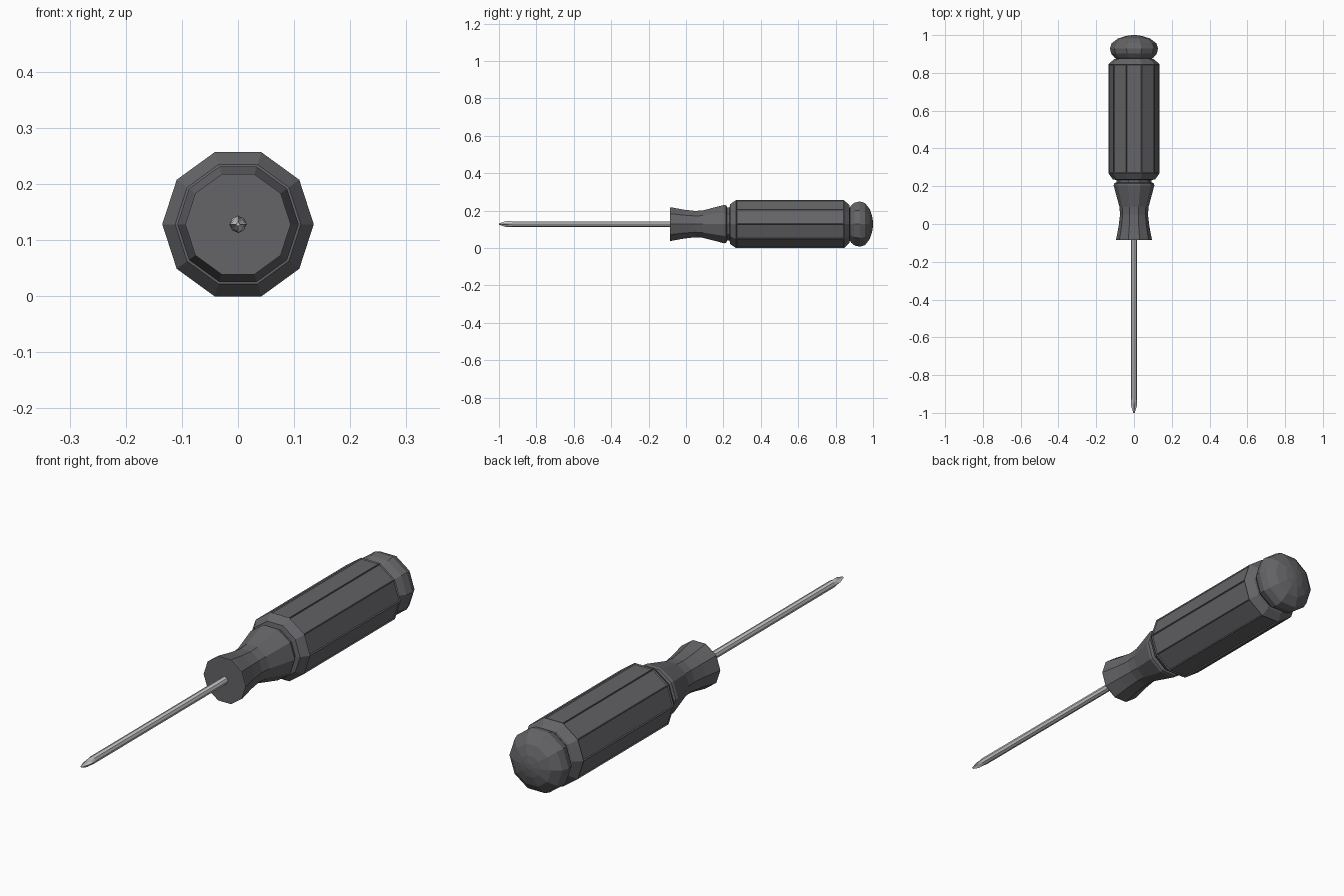
import bpy, bmesh, math

if "Cube" in bpy.data.objects:
    bpy.data.objects.remove(bpy.data.objects["Cube"])

CZ = 0.128  # height of the long axis


def lathe(name, profile, sides, lobes=None, panels=None):
    """Loft rings (y, radius) along y; lobes gives a groove factor per ring."""
    bm = bmesh.new()
    rings = []
    for i, (y, r) in enumerate(profile):
        ring = []
        for k in range(sides):
            a = 2 * math.pi * k / sides
            f = lobes[i] if lobes and k % 2 else 1.0
            ring.append(bm.verts.new((r * f * math.cos(a), y, CZ + r * f * math.sin(a))))
        rings.append(ring)
    panel_faces = []
    for i in range(len(rings) - 1):
        for k in range(sides):
            j = (k + 1) % sides
            f = bm.faces.new((rings[i][k], rings[i][j], rings[i + 1][j], rings[i + 1][k]))
            if i == panels:
                panel_faces.append(f)
    bm.faces.new(rings[0])
    bm.faces.new(rings[-1])
    bmesh.ops.recalc_face_normals(bm, faces=bm.faces[:])
    if panel_faces:
        bmesh.ops.inset_individual(bm, faces=panel_faces, thickness=0.005, depth=-0.004)
    me = bpy.data.meshes.new(name)
    bm.to_mesh(me)
    bm.free()
    ob = bpy.data.objects.new(name, me)
    bpy.context.collection.objects.link(ob)
    mat = bpy.data.materials.get("dark_grey") or bpy.data.materials.new("dark_grey")
    mat.diffuse_color = (0.13, 0.13, 0.14, 1)
    mat.use_nodes = True
    mat.node_tree.nodes["Principled BSDF"].inputs["Base Color"].default_value = mat.diffuse_color
    if name != "shaft":
        me.materials.append(mat)
    return ob


# Handle: flared collar, neck, panelled grip, neck, domed pommel
handle = [(-0.085, 0.094), (-0.078, 0.094), (-0.01, 0.081), (0.05, 0.074),
          (0.09, 0.077), (0.205, 0.108), (0.215, 0.105), (0.22, 0.093),
          (0.233, 0.093), (0.236, 0.112), (0.268, 0.135), (0.845, 0.135),
          (0.873, 0.106), (0.876, 0.092), (0.882, 0.104), (0.902, 0.121),
          (0.93, 0.127), (0.957, 0.118), (0.982, 0.085), (0.995, 0.045), (1.0, 0.012)]
lathe("handle", handle, 10, panels=10)

# Shaft with a fluted cross tip
shaft = [(-1.0, 0.004), (-0.99, 0.007), (-0.962, 0.016), (-0.95, 0.016),
         (-0.93, 0.015), (-0.07, 0.015)]
lathe("shaft", shaft, 8, lobes=[0.6, 0.55, 0.55, 0.75, 1.0, 1.0])
